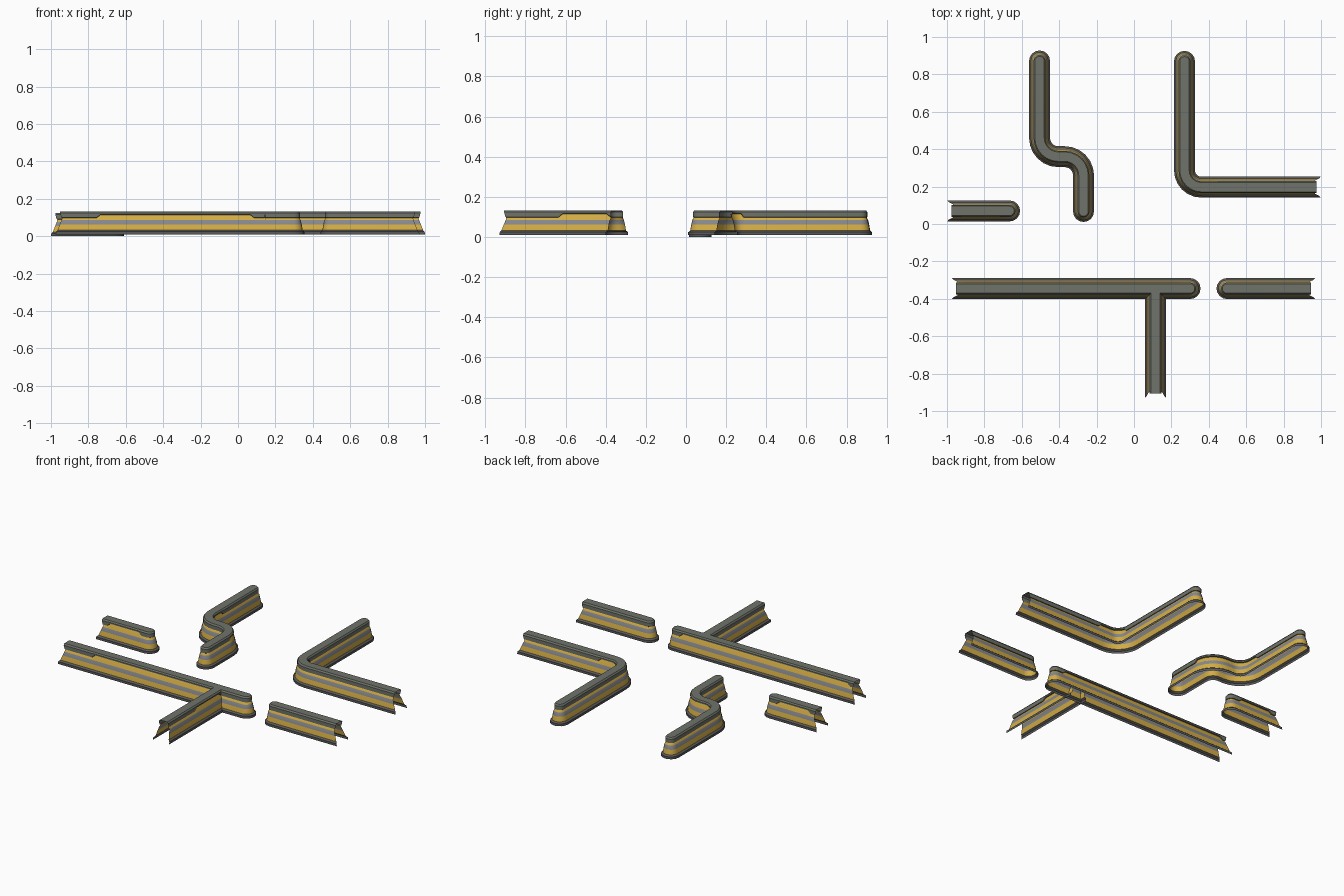
import bpy, bmesh, math
from mathutils import Vector

if "Cube" in bpy.data.objects:
    bpy.data.objects.remove(bpy.data.objects["Cube"])


def mat(name, c):
    m = bpy.data.materials.new(name)
    m.diffuse_color = (*c, 1)
    m.use_nodes = True
    m.node_tree.nodes["Principled BSDF"].inputs["Base Color"].default_value = m.diffuse_color
    return m


MATS = [mat("dark_trim", (0.10, 0.10, 0.10)), mat("yellow", (0.66, 0.42, 0.06)),
        mat("blue_grey", (0.24, 0.25, 0.27)), mat("cap_grey", (0.16, 0.17, 0.145))]

# Half cross-section from floor to centre line: half width, height,
# the same two values where the lip is notched, setback at open ends
PROFILE = [(.056, .009, .056, .009, .000), (.056, .024, .056, .024, .002),
           (.046, .032, .046, .032, .010), (.041, .062, .041, .062, .022),
           (.035, .086, .035, .086, .032), (.028, .098, .025, .114, .034),
           (.032, .100, .031, .117, .030), (.032, .124, .031, .125, .024),
           (.025, .133, .025, .133, .024), (.000, .133, .000, .133, .024)]
BANDS = [0, 0, 1, 2, 1, 0, 3, 3, 3]


def fillet(pts, r, n=6):
    """Round right-angle corners; return (point, tangent) stations."""
    pts = [Vector(p) for p in pts]
    out = [(pts[0], (pts[1] - pts[0]).normalized())]
    for a, b, c in zip(pts, pts[1:], pts[2:]):
        u, v = (b - a).normalized(), (c - b).normalized()
        centre = b - u * r + v * r
        for i in range(n + 1):
            t = i / n * math.pi / 2
            out.append((centre - v * r * math.cos(t) + u * r * math.sin(t),
                        u * math.cos(t) + v * math.sin(t)))
    out.append((pts[-1], (pts[-1] - pts[-2]).normalized()))
    return out


def with_cuts(st, cuts):
    """Add stations at given path lengths; return (length, point, tangent)."""
    s, out = 0, [(0, *st[0])]
    for (p, t), (q, w) in zip(st, st[1:]):
        d = (q - p).length
        for c in sorted(cuts):
            if s + 1e-4 < c < s + d - 1e-4:
                f = (c - s) / d
                out.append((c, p.lerp(q, f), t.lerp(w, f).normalized()))
        s += d
        out.append((s, q, w))
    return out


def wall(name, pts, start, end, notches=(), r=.1, dz=0):
    ramp = .02
    cuts = [c for _, a, b in notches for c in (a - ramp, a, b, b + ramp)]
    st = with_cuts(fillet(pts, r), cuts)

    # Outline stations: point, outward normal, notch amount, setback direction
    def side(sg):
        res = []
        for i, (s, p, t) in enumerate(st):
            k = float(any(g == sg and a - 1e-4 <= s <= b + 1e-4 for g, a, b in notches))
            back = Vector((0, 0))
            if i == 0 and start == "open":
                back = t
            if i == len(st) - 1 and end == "open":
                back = -t
            res.append((p, Vector((-t.y, t.x)) * sg, k, back))
        return res

    def nose(p, n, out, steps=8):
        return [(p, n * math.cos(a) + out * math.sin(a), 0, Vector((0, 0)))
                for a in (math.pi * i / steps for i in range(1, steps))]

    left, right = side(1), side(-1)[::-1]
    runs = [left, right]
    if end == "round":
        runs = [left + nose(st[-1][1], left[-1][1], st[-1][2]) + right]
    if start == "round":
        cap = nose(st[0][1], right[-1][1], -st[0][2])
        if len(runs) == 1:
            runs = [runs[0] + cap + [left[0]]]
        else:
            runs = [right + cap + left]

    bm = bmesh.new()
    for run in runs:
        grid = []
        for p, n, k, back in run:
            col = []
            for d, z, dn, zn, ret in PROFILE:
                q = p + n * (d + (dn - d) * k) + back * ret
                col.append(bm.verts.new((q.x, q.y, z + (zn - z) * k + dz)))
            grid.append(col)
        for a, b in zip(grid, grid[1:]):
            for j, m in enumerate(BANDS):
                f = bm.faces.new((a[j], a[j + 1], b[j + 1], b[j]))
                f.material_index = m
    bmesh.ops.remove_doubles(bm, verts=bm.verts, dist=1e-5)
    bmesh.ops.dissolve_degenerate(bm, edges=bm.edges, dist=1e-6)
    bmesh.ops.recalc_face_normals(bm, faces=bm.faces)
    # The top must face up
    if sum(f.normal.z * f.calc_area() for f in bm.faces) < 0:
        bmesh.ops.reverse_faces(bm, faces=bm.faces)
    me = bpy.data.meshes.new(name)
    bm.to_mesh(me)
    bm.free()
    for m in MATS:
        me.materials.append(m)
    ob = bpy.data.objects.new(name, me)
    bpy.context.collection.objects.link(ob)
    bpy.ops.object.select_all(action='DESELECT')
    ob.select_set(True)
    bpy.context.view_layer.objects.active = ob
    bpy.ops.object.shade_smooth_by_angle(angle=math.radians(25))


# Long wall with its side branch
wall("long_wall", [(-.975, -.345), (.30, -.345)], "open", "round",
     [(1, .07, 1.22), (-1, .24, 1.04)])
wall("branch_wall", [(.115, -.355), (.115, -.93)], "cut", "open", [(1, .04, .26)])

# Short straight walls
wall("short_wall_right", [(.97, -.345), (.497, -.345)], "open", "round")
wall("short_wall_left", [(-1, .07), (-.665, .07)], "open", "round",
     [(-1, .08, .28), (1, .08, .28)], dz=-.009)

# Corner wall and S-bend wall
wall("corner_wall", [(.27, .87), (.27, .197), (1, .197)], "round", "open",
     [(1, .60, .80)], r=.09)
wall("s_bend_wall", [(-.505, .872), (-.505, .36), (-.27, .36), (-.27, .067)],
     "round", "round", [(1, .36, .75)], r=.1)
